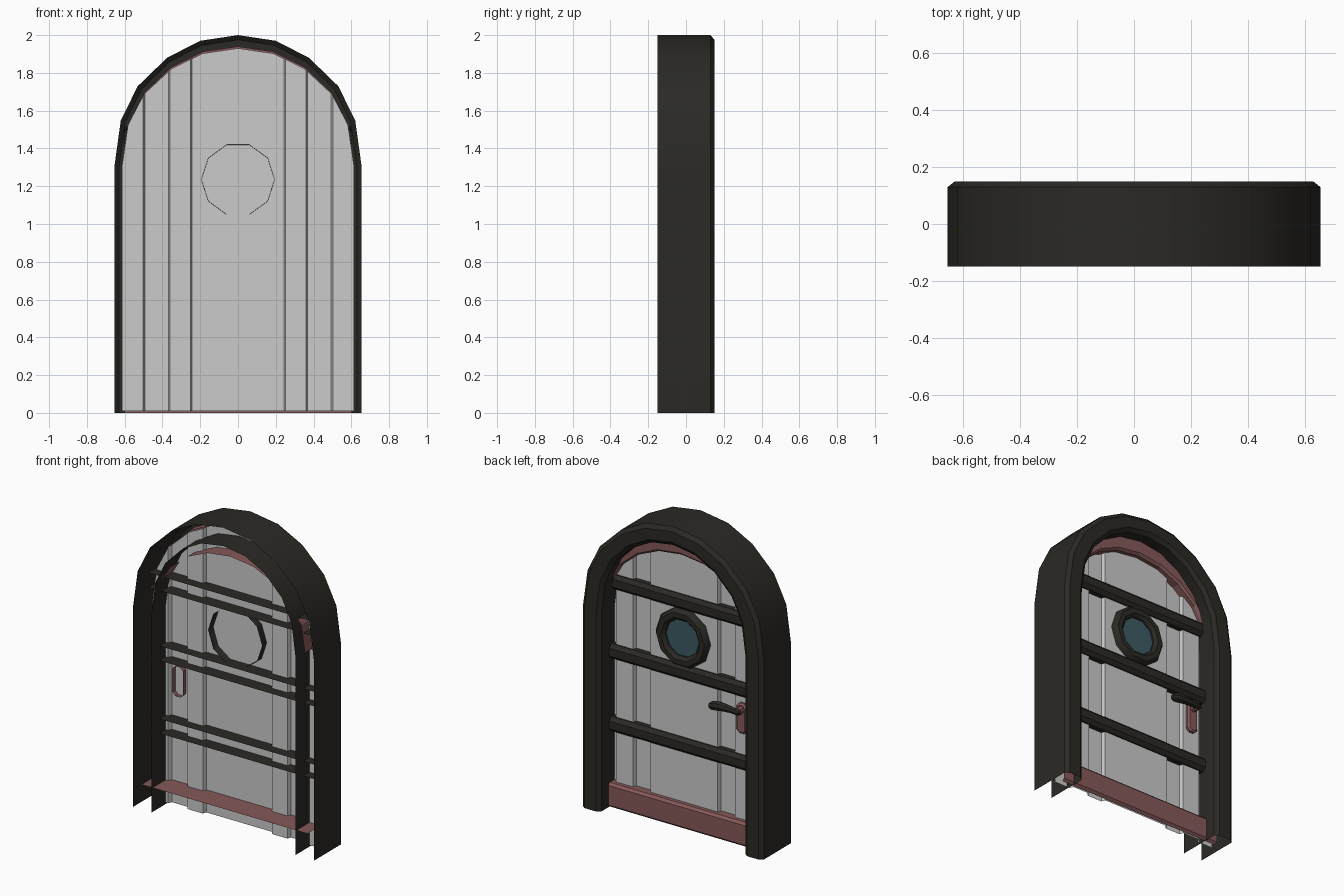
import bpy, bmesh, math

if "Cube" in bpy.data.objects:
    bpy.data.objects.remove(bpy.data.objects["Cube"])


def material(name, rgb):
    m = bpy.data.materials.new(name)
    m.diffuse_color = (*rgb, 1)
    m.use_nodes = True
    m.node_tree.nodes["Principled BSDF"].inputs["Base Color"].default_value = m.diffuse_color
    return m


DARK = material("dark_wood", (0.024, 0.022, 0.018))
RED = material("red_wood", (0.24, 0.10, 0.10))
GLASS = material("glass", (0.045, 0.10, 0.12))
GREY = material("grey_planks", (0.55, 0.55, 0.55))


def finish(bm, name, mat=None):
    bmesh.ops.remove_doubles(bm, verts=bm.verts, dist=1e-5)
    bmesh.ops.recalc_face_normals(bm, faces=bm.faces)
    me = bpy.data.meshes.new(name)
    bm.to_mesh(me)
    bm.free()
    ob = bpy.data.objects.new(name, me)
    bpy.context.collection.objects.link(ob)
    if mat:
        me.materials.append(mat)
    return ob


def smooth(ob):
    bpy.ops.object.select_all(action='DESELECT')
    ob.select_set(True)
    bpy.context.view_layer.objects.active = ob
    bpy.ops.object.shade_smooth_by_angle(angle=math.radians(35))


def loft(name, rings, mat=None, closed=False, caps=()):
    """Skin consecutive point rows with quads; caps lists rows to fill."""
    bm = bmesh.new()
    rows = [[bm.verts.new(p) for p in r] for r in rings]
    n = len(rows[0])
    for a, b in zip(rows, rows[1:]):
        for i in range(n if closed else n - 1):
            j = (i + 1) % n
            bm.faces.new((a[i], a[j], b[j], b[i]))
    for c in caps:
        bm.faces.new(rows[c])
    return finish(bm, name, mat)


# Arch outline shared by frame, trim and planks
SPRING = 1.3
HALF = [(1, 0), (.947, .357), (.81, .614), (.573, .829), (.305, .957), (0, 1)]


def arch(w, h, y, legs=True):
    half = [(w * a, SPRING + h * b) for a, b in HALF]
    if legs:
        half.insert(0, (w, 0))
    return [(x, y, z) for x, z in half] + [(-x, y, z) for x, z in half[-2::-1]]


def arch_z(x, w, h):
    pts = [(w * a, SPRING + h * b) for a, b in HALF]
    for (x0, z0), (x1, z1) in zip(pts, pts[1:]):
        if x1 <= abs(x) <= x0:
            return z0 + (z1 - z0) * (x0 - abs(x)) / (x0 - x1)
    return SPRING


# Outer frame: open-backed channel with chamfered front
smooth(loft("frame", [arch(.655, .70, -.15), arch(.655, .70, .13), arch(.63, .675, .15),
                      arch(.545, .605, .15), arch(.52, .58, .13), arch(.52, .58, -.15)], DARK))

# Inner arch trim
loft("arch_trim", [arch(.615, .64, -.01, False), arch(.615, .64, .06, False),
                   arch(.545, .50, .06, False), arch(.54, .485, .045, False),
                   arch(.54, .485, -.08, False)], RED)

# Planks: one folded sheet, alternately raised (A) and recessed (B), cut to the arch
PW, PH, A, B = .615, .63, .02, -.005
prof = [(0, A), (.243, A), (.251, B), (.361, B), (.369, A), (.492, A), (.502, B), (PW, B)]
for a, _ in HALF[1:-1]:
    x = a * PW
    for (x0, y0), (x1, y1) in zip(prof, prof[1:]):
        if x0 < x < x1:
            prof.append((x, y0 + (y1 - y0) * (x - x0) / (x1 - x0)))
            prof.sort()
            break
prof = [(-x, y) for x, y in prof[:0:-1]] + prof
loft("planks", [[(x, y, .01) for x, y in prof],
                [(x, y, arch_z(x, PW, PH)) for x, y in prof]], GREY)


# Horizontal members: open-backed, chamfered front
def rail(name, z0, z1, front, back, mat, c=.015, bottom=True):
    section = [(front - c, z0), (front, z0 + c), (front, z1 - c), (front - c, z1), (back, z1)]
    if bottom:
        section.insert(0, (back, z0))
    loft(name, [[(x, y, z) for y, z in section] for x in (-.6, .6)], mat)


for i, z in enumerate((.487, .963, 1.42)):
    rail(f"crossbar_{i + 1}", z, z + .095, .05, -.07, DARK, .022)
rail("kick_board", 0, .158, .06, -.14, RED, .015, False)


# Round window: ten-sided ring and glass
def circle(r, y):
    return [(r * math.cos(i * math.tau / 10), y, 1.235 + r * math.sin(i * math.tau / 10))
            for i in range(10)]


smooth(loft("window_ring", [circle(.195, -.03), circle(.193, .035), circle(.175, .06),
                            circle(.142, .06), circle(.122, .04), circle(.122, .025)],
            DARK, True))
loft("window_glass", [circle(.124, .03), circle(.0001, .03)], GLASS, True)

# Handle plate: rounded slab, open at the back
HX, HZ = -.428, .825


def slab(w, h, y):
    k = [(.45, 1), (1, .8), (1, -.8), (.45, -1), (-.45, -1), (-1, -.8), (-1, .8), (-.45, 1)]
    return [(HX + w * a, y, HZ + h * b) for a, b in k]


loft("handle_plate", [slab(.037, .098, -.01), slab(.037, .098, .035), slab(.028, .088, .045)],
     RED, True, (2,))


# Handle spindle and drooping lever
def ring(cx, cy, cz, r, axis, flat=1):
    out = []
    for i in range(8):
        a, b = r * math.cos(i * math.tau / 8), r * math.sin(i * math.tau / 8)
        out.append((cx + a, cy, cz + b) if axis == "y" else (cx, cy + a * flat, cz + b))
    return out


loft("handle_spindle", [ring(HX, .035, .885, .024, "y"), ring(HX, .08, .885, .024, "y"),
                        ring(HX, .09, .885, .016, "y")], RED, True, (2,))
lever = [(-.45, .885, .014), (-.435, .885, .021), (-.39, .888, .021), (-.34, .89, .026),
         (-.29, .888, .031), (-.255, .883, .030), (-.23, .878, .016)]
smooth(loft("handle_lever", [ring(x, .085, z, r, "x", .9) for x, z, r in lever],
            DARK, True, (0, len(lever) - 1)))
